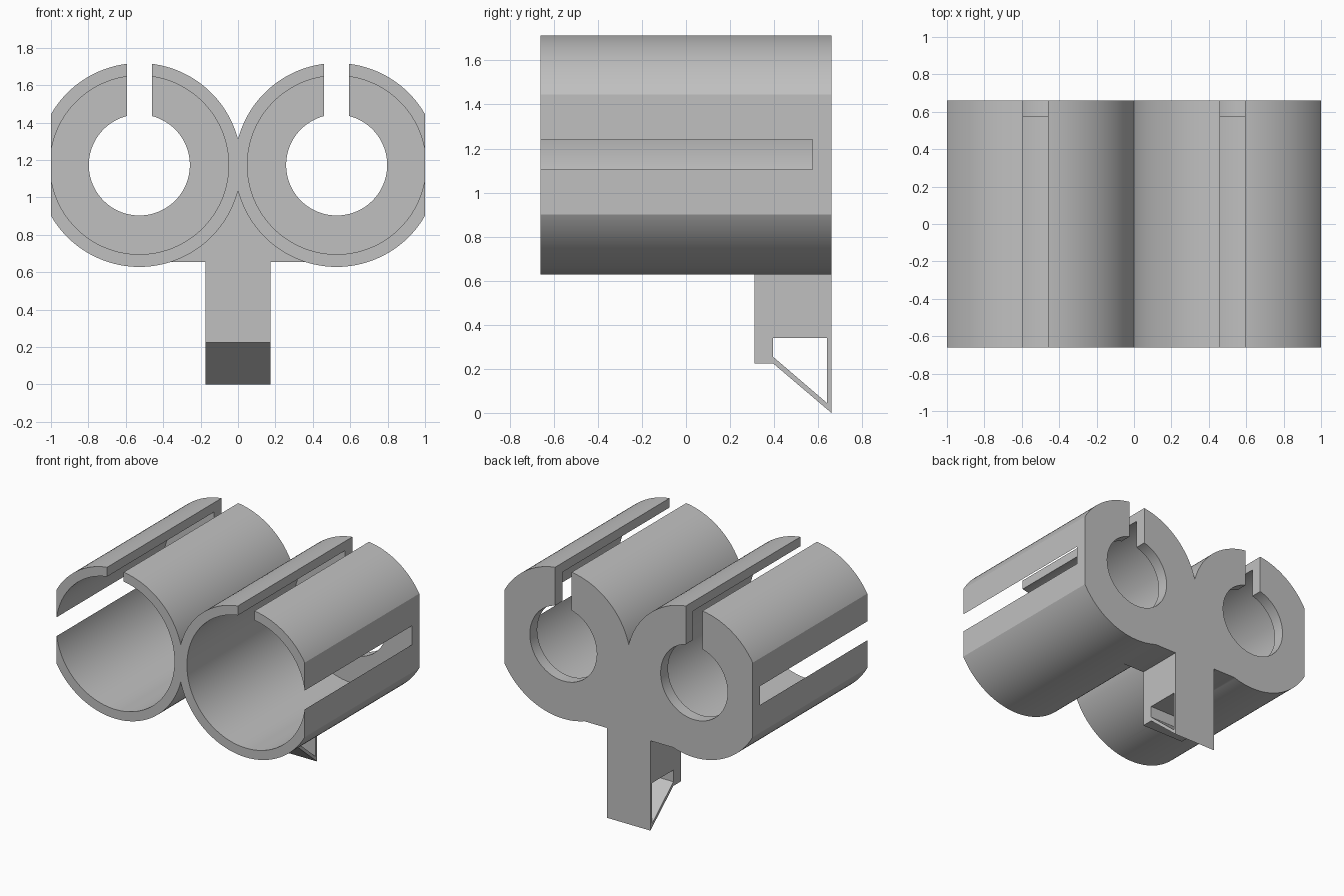
import bpy
import bmesh
from math import pi
from mathutils import Matrix, Vector

if "Cube" in bpy.data.objects:
    bpy.data.objects.remove(bpy.data.objects["Cube"])

CX, CZ = 0.5275, 1.173      # tube axis
OUTER, BORE, HOLE = 0.545, 0.4775, 0.27
FRONT, BACK = -0.66, 0.66
WALL = 0.575                # inner face of the end wall

grey = bpy.data.materials.new("light grey")
grey.use_nodes = True
colour = (0.53, 0.53, 0.53, 1)
grey.diffuse_color = colour
grey.node_tree.nodes["Principled BSDF"].inputs["Base Color"].default_value = colour


def finish(name, bm):
    bmesh.ops.recalc_face_normals(bm, faces=bm.faces)
    mesh = bpy.data.meshes.new(name)
    bm.to_mesh(mesh)
    bm.free()
    mesh.materials.append(grey)
    obj = bpy.data.objects.new(name, mesh)
    bpy.context.collection.objects.link(obj)
    return obj


def box(name, lo, hi):
    lo, hi = Vector(lo), Vector(hi)
    bm = bmesh.new()
    place = Matrix.Translation((lo + hi) / 2) @ Matrix.Diagonal((*(hi - lo), 1))
    bmesh.ops.create_cube(bm, size=1, matrix=place)
    return finish(name, bm)


def rod(name, x, radius, y0, y1):
    """Cylinder lying along y."""
    bm = bmesh.new()
    place = Matrix.Translation((x, (y0 + y1) / 2, CZ)) @ Matrix.Rotation(pi / 2, 4, "X")
    bmesh.ops.create_cone(bm, cap_ends=True, segments=128, radius1=radius,
                          radius2=radius, depth=y1 - y0, matrix=place)
    return finish(name, bm)


def prism(name, outline, half_width):
    """Side outline in (y, z), extruded across x."""
    bm = bmesh.new()
    face = bm.faces.new([bm.verts.new((-half_width, y, z)) for y, z in outline])
    side = bmesh.ops.extrude_face_region(bm, geom=[face])["geom"]
    moved = [v for v in side if isinstance(v, bmesh.types.BMVert)]
    bmesh.ops.translate(bm, verts=moved, vec=(2 * half_width, 0, 0))
    return finish(name, bm)


def combine(target, tool, operation):
    mod = target.modifiers.new(operation.lower(), "BOOLEAN")
    mod.object, mod.operation, mod.solver = tool, operation, "EXACT"
    bpy.context.view_layer.objects.active = target
    bpy.ops.object.modifier_apply(modifier=mod.name)
    bpy.data.objects.remove(tool)


# Twin tubes, trimmed flat on the outer sides
holder = rod("twin_tube_holder", CX, OUTER, FRONT, BACK)
combine(holder, rod("second_tube", -CX, OUTER, FRONT, BACK), "UNION")
combine(holder, box("side_trim", (-1, -1, 0), (1, 1, 2)), "INTERSECT")

# Web between the tubes and the hooked stem below it
combine(holder, box("web", (-0.37, 0.31, 0.655), (0.37, BACK, 1.1)), "UNION")
stem = prism("stem", [(0.31, 0.8), (0.31, 0.225), (0.395, 0.225),
                      (BACK, 0), (BACK, 0.8)], 0.175)
window = prism("stem_window", [(0.395, 0.34), (0.395, 0.255),
                               (0.64, 0.045), (0.64, 0.34)], 0.3)
combine(stem, window, "DIFFERENCE")
combine(holder, stem, "UNION")

# Bores, end-wall holes and top slots
for side in (-1, 1):
    x = side * CX
    combine(holder, rod("bore", x, BORE, -1, WALL), "DIFFERENCE")
    combine(holder, rod("end_hole", x, HOLE, 0, 1), "DIFFERENCE")
    combine(holder, box("top_slot", (x - 0.067, -1, CZ), (x + 0.067, 1, 2)), "DIFFERENCE")

# Smooth curved walls, sharp rims
bpy.ops.object.select_all(action="DESELECT")
holder.select_set(True)
bpy.context.view_layer.objects.active = holder
bpy.ops.object.shade_smooth_by_angle(angle=pi / 9)
